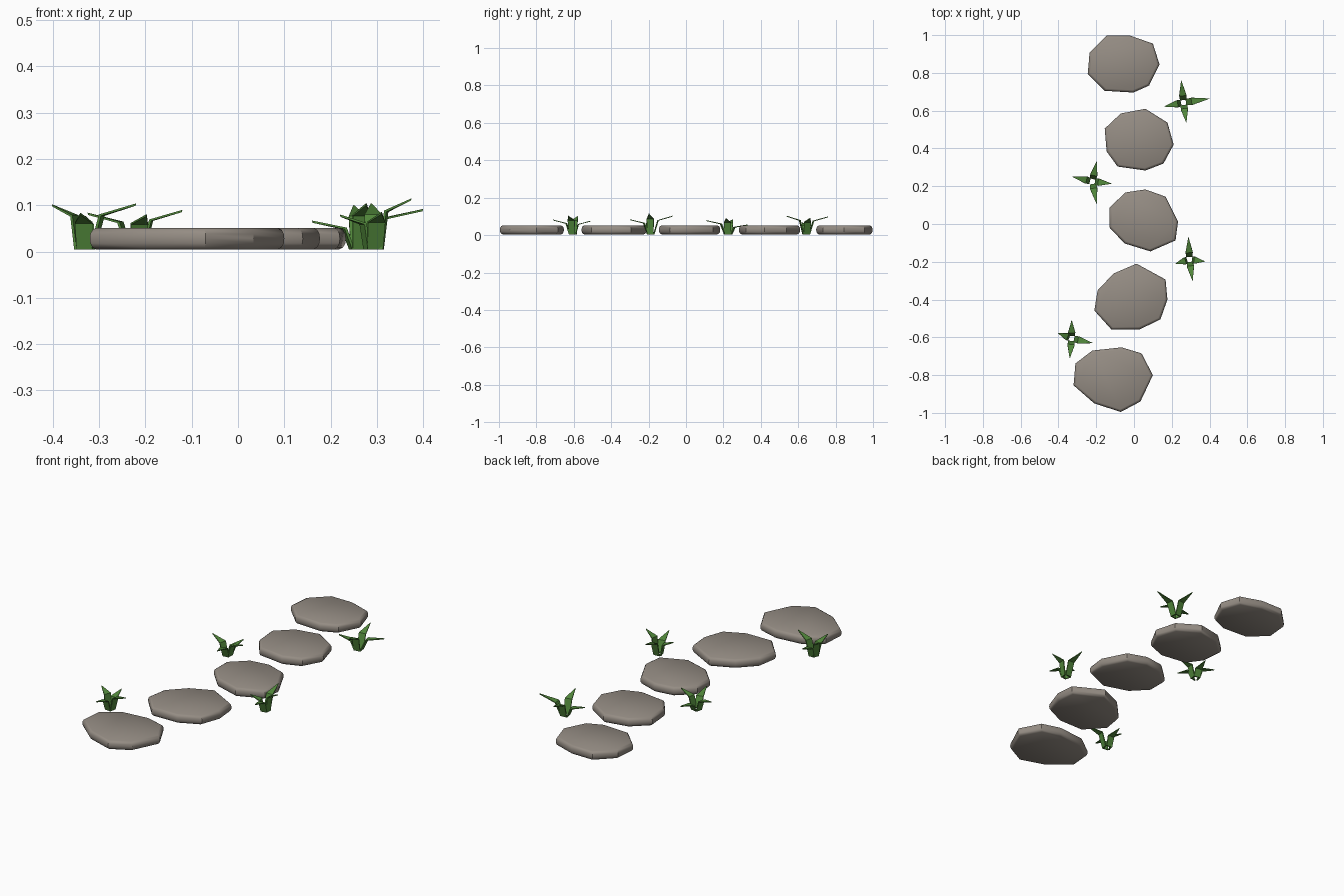
import bpy, bmesh, math
from mathutils import Vector

if "Cube" in bpy.data.objects:
    bpy.data.objects.remove(bpy.data.objects["Cube"])


def material(name, rgb):
    m = bpy.data.materials.new(name)
    m.diffuse_color = (*rgb, 1)
    m.use_nodes = True
    m.node_tree.nodes["Principled BSDF"].inputs["Base Color"].default_value = m.diffuse_color
    return m


STONE = material("warm grey stone", (0.30, 0.265, 0.23))
GREEN = material("grass green", (0.085, 0.25, 0.045))
Z0 = 0.004


def finish(bm, name, mat):
    bmesh.ops.recalc_face_normals(bm, faces=bm.faces)
    mesh = bpy.data.meshes.new(name)
    bm.to_mesh(mesh)
    bm.free()
    mesh.materials.append(mat)
    ob = bpy.data.objects.new(name, mesh)
    bpy.context.collection.objects.link(ob)
    return ob


# Stepping stones: irregular nine-sided outlines with rounded rims
OUTLINES = [
    [(-.145, .997), (-.02, .997), (.10, .955), (.135, .845), (.08, .733),
     (-.003, .696), (-.155, .705), (-.245, .795), (-.235, .907)],
    [(.06, .61), (.177, .537), (.21, .42), (.156, .32), (.06, .283),
     (-.087, .304), (-.145, .384), (-.155, .505), (-.07, .585)],
    [(.06, .183), (.167, .145), (.233, .013), (.22, -.087), (.087, -.145),
     (-.05, -.103), (-.13, -.018), (-.13, .087), (-.045, .167)],
    [(.013, -.21), (.167, -.294), (.177, -.40), (.14, -.505), (.03, -.558),
     (-.12, -.558), (-.21, -.458), (-.193, -.352), (-.108, -.262)],
    [(-.066, -.653), (.04, -.685), (.10, -.80), (.034, -.94), (-.07, -.995),
     (-.21, -.95), (-.32, -.854), (-.31, -.738), (-.22, -.67)],
]
# (height, inset) of each ring, bottom to top
RINGS = [(Z0, .015), (.009, .006), (.018, .001), (.028, 0),
         (.038, .001), (.047, .006), (.051, .014)]


def stone(index, outline):
    bm = bmesh.new()
    pts = [Vector(p) for p in outline]
    mid = sum(pts, Vector((0, 0))) / len(pts)
    rings = []
    for z, inset in RINGS:
        ring = []
        for p in pts:
            q = p - (p - mid).normalized() * inset
            ring.append(bm.verts.new((q.x, q.y, z)))
        rings.append(ring)
    n = len(pts)
    for a, b in zip(rings, rings[1:]):
        for i in range(n):
            j = (i + 1) % n
            bm.faces.new((a[i], a[j], b[j], b[i]))
    bm.faces.new(rings[0])
    bm.faces.new(rings[-1])
    ob = finish(bm, f"stepping_stone_{index}", STONE)
    bpy.ops.object.select_all(action='DESELECT')
    bpy.context.view_layer.objects.active = ob
    ob.select_set(True)
    bpy.ops.object.shade_smooth_by_angle(angle=math.radians(35))


for i, outline in enumerate(OUTLINES, 1):
    stone(i, outline)

# Grass tufts: centre, then the tip of each of four bent blades
TUFTS = [
    ((.262, .643), [(.25, .76, .10), (.40, .664, .092), (.277, .537, .104), (.16, .622, .067)]),
    ((-.22, .225), [(-.198, .33, .057), (-.12, .214, .09), (-.198, .108, .08), (-.325, .25, .084)]),
    ((.294, -.188), [(.288, -.07, .104), (.375, -.198, .115), (.31, -.30, .085), (.22, -.21, .08)]),
    ((-.33, -.606), [(-.33, -.51, .077), (-.22, -.63, .104), (-.34, -.71, .083), (-.402, -.578, .102)]),
]
THICK = .006


def blade(bm, centre, tip):
    c = Vector((*centre, 0))
    out = Vector((tip[0], tip[1], 0)) - c
    reach = out.length
    out.normalize()
    side = Vector((-out.y, out.x, 0))
    # (distance out, height, half width): base, knee, tip
    stations = [(.016, Z0, .017), (reach * .33, tip[2] * .77, .019), (reach, tip[2], .001)]
    slant = Vector((.5, 0, -.85))  # outward offset direction of the upper part
    offsets = [(1, 0), (.8, -.5), (-slant.x * .6, slant.z)]
    sections = []
    for (r, z, w), (dr, dz) in zip(stations, offsets):
        a = c + out * r + Vector((0, 0, z))
        b = a + (out * dr + Vector((0, 0, dz))) * THICK
        if r != reach:
            a, b = a - out * THICK / 2, b - out * THICK / 2
        sections.append([bm.verts.new(p) for p in
                         (a - side * w, a + side * w, b + side * w, b - side * w)])
    for s, t in zip(sections, sections[1:]):
        for i in range(4):
            j = (i + 1) % 4
            bm.faces.new((s[i], s[j], t[j], t[i]))
    bm.faces.new(sections[0])
    bm.faces.new(sections[-1])


for i, (centre, tips) in enumerate(TUFTS, 1):
    bm = bmesh.new()
    for tip in tips:
        blade(bm, centre, tip)
    finish(bm, f"grass_tuft_{i}", GREEN)
